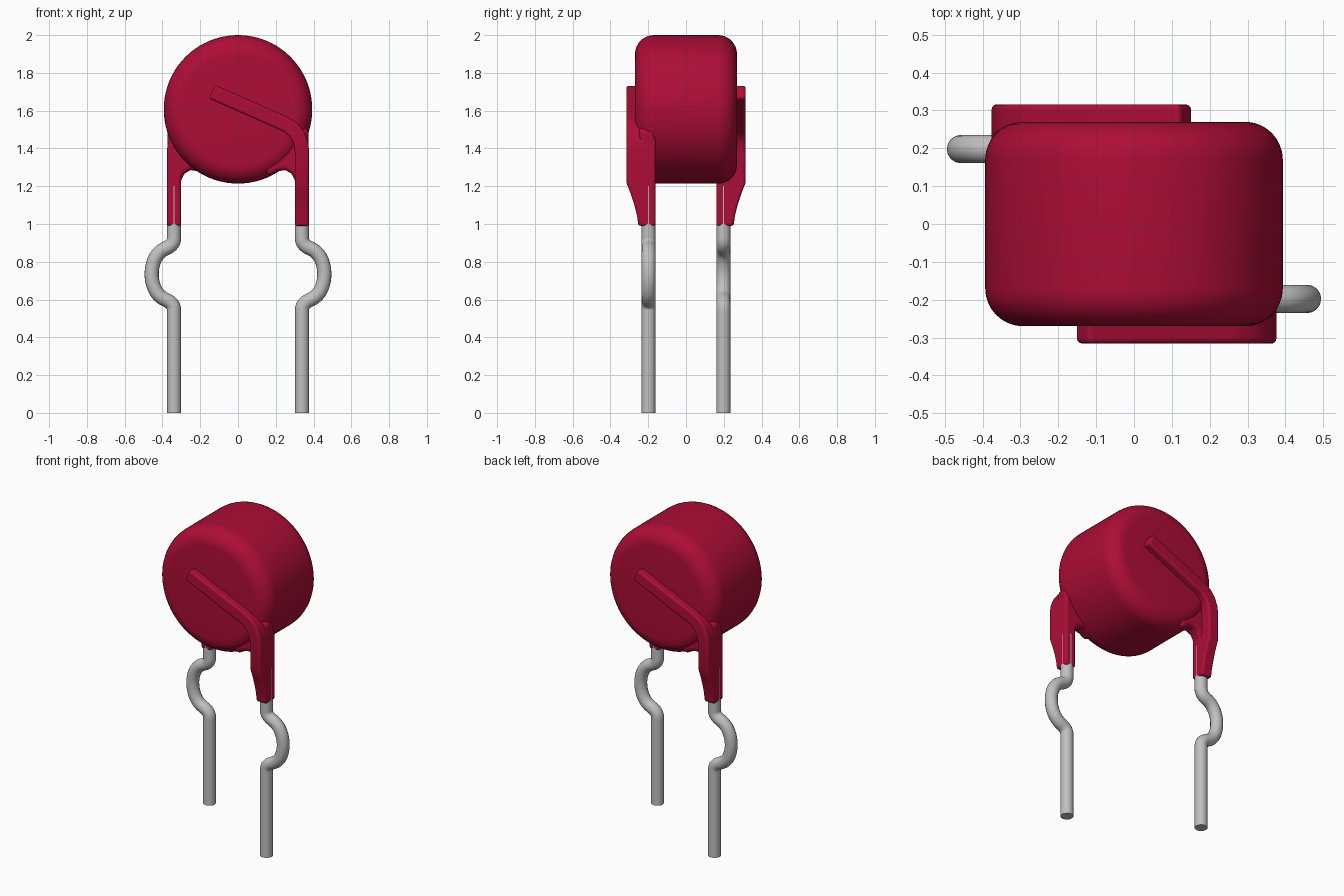
import bpy, bmesh
from math import pi, sin, cos, radians
from mathutils import Matrix

cube = bpy.data.objects.get("Cube")
if cube:
    bpy.data.objects.remove(cube, do_unlink=True)


def material(name, rgb, roughness):
    m = bpy.data.materials.new(name)
    m.use_nodes = True
    m.diffuse_color = (*rgb, 1)
    node = m.node_tree.nodes["Principled BSDF"]
    node.inputs["Base Color"].default_value = (*rgb, 1)
    node.inputs["Roughness"].default_value = roughness
    return m


RED = material("crimson coating", (0.42, 0.004, 0.038), 0.5)
METAL = material("tinned wire", (0.53, 0.53, 0.53), 0.5)


def add_object(name, mesh, mat, angle=35):
    ob = bpy.data.objects.new(name, mesh)
    bpy.context.collection.objects.link(ob)
    mesh.materials.clear()
    mesh.materials.append(mat)
    bpy.ops.object.select_all(action='DESELECT')
    ob.select_set(True)
    bpy.context.view_layer.objects.active = ob
    bpy.ops.object.shade_smooth_by_angle(angle=radians(angle))
    return ob


def add_bevel(ob, width, segments=3):
    mod = ob.modifiers.new("soft edges", 'BEVEL')
    mod.width, mod.segments = width, segments
    mod.limit_method, mod.angle_limit = 'ANGLE', radians(40)


def prism(outline, y_front, y_back):
    """Extrude an x-z outline along y."""
    bm = bmesh.new()
    face = bm.faces.new([bm.verts.new((x, y_front, z)) for x, z in outline])
    ext = bmesh.ops.extrude_face_region(bm, geom=[face])
    moved = [v for v in ext["geom"] if isinstance(v, bmesh.types.BMVert)]
    bmesh.ops.translate(bm, verts=moved, vec=(0, y_back - y_front, 0))
    bmesh.ops.recalc_face_normals(bm, faces=bm.faces)
    return bm


def to_mesh(bm, name):
    mesh = bpy.data.meshes.new(name)
    bm.to_mesh(mesh)
    bm.free()
    return mesh


# Round body: filleted profile turned about the y axis
R, HALF, FILLET, CENTRE = 0.393, 0.27, 0.1, 1.607
corner = [(R - FILLET + FILLET * sin(t), -HALF + FILLET - FILLET * cos(t))
          for t in (i * pi / 16 for i in range(9))]
profile = [(0, -HALF)] + corner + [(r, -y) for r, y in reversed(corner)] + [(0, HALF)]
bm = bmesh.new()
verts = [bm.verts.new((r, y, 0)) for r, y in profile]
edges = [bm.edges.new(pair) for pair in zip(verts, verts[1:])]
bmesh.ops.spin(bm, geom=verts + edges, cent=(0, 0, 0), axis=(0, 1, 0),
               angle=2 * pi, steps=80)
bmesh.ops.remove_doubles(bm, verts=bm.verts, dist=0.0005)
bmesh.ops.recalc_face_normals(bm, faces=bm.faces)
bmesh.ops.transform(bm, matrix=Matrix.Translation((0, 0, CENTRE)), verts=bm.verts)
add_object("round_body", to_mesh(bm, "round_body"), RED)

# Outlines of the coated lead and of the web joining it to the body
LEG = [(0.302, 0.99), (0.302, 1.37), (0.295, 1.42), (0.275, 1.46), (0.24, 1.49),
       (-0.155, 1.665), (-0.12, 1.735), (0.265, 1.565), (0.315, 1.535),
       (0.35, 1.49), (0.37, 1.44), (0.376, 1.39), (0.376, 0.99)]
WEB = [(0.304, 1.2), (0.3, 1.235), (0.282, 1.268), (0.25, 1.285), (0.215, 1.28),
       (0.16, 1.25), (0.1, 1.35), (0.28, 1.55), (0.375, 1.5), (0.372, 1.44),
       (0.374, 1.2)]
WIRE = [(0.339, 0), (0.339, 0.51), (0.339, 0.58), (0.42, 0.615), (0.457, 0.69),
        (0.457, 0.78), (0.42, 0.855), (0.339, 0.89), (0.339, 0.96), (0.339, 1.2)]
INNER, OUTER, NECK = -0.161, -0.316, -0.252


def coated_leg(name):
    bm = prism(LEG, OUTER, INNER)
    for z in (1.04, 1.1, 1.16, 1.22):
        bmesh.ops.bisect_plane(bm, geom=bm.verts[:] + bm.edges[:] + bm.faces[:],
                               plane_co=(0, 0, z), plane_no=(0, 0, 1))
    # Taper the outer side towards the bottom
    for v in bm.verts:
        if v.co.y < -0.3 and v.co.z < 1.22:
            f = (v.co.z - 0.99) / 0.23
            v.co.y = NECK + (OUTER - NECK) * f ** 1.5
    ob = add_object(name, to_mesh(bm, name), RED)
    add_bevel(ob, 0.013)
    return ob


def wire(name):
    curve = bpy.data.curves.new(name, 'CURVE')
    curve.dimensions = '3D'
    curve.bevel_depth, curve.bevel_resolution = 0.0375, 6
    curve.use_fill_caps = True
    spline = curve.splines.new('NURBS')
    spline.points.add(len(WIRE) - 1)
    for p, (x, z) in zip(spline.points, WIRE):
        p.co = (x, -0.198, z, 1)
    spline.order_u, spline.use_endpoint_u, spline.resolution_u = 3, True, 8
    temp = bpy.data.objects.new("wire_path", curve)
    bpy.context.collection.objects.link(temp)
    graph = bpy.context.evaluated_depsgraph_get()
    mesh = bpy.data.meshes.new_from_object(temp.evaluated_get(graph))
    bpy.data.objects.remove(temp, do_unlink=True)
    return add_object(name, mesh, METAL)


# Front lead on the left, back lead turned half way round
for side, turn in (("front", 0), ("back", pi)):
    web = add_object(side + "_web", to_mesh(prism(WEB, -0.25, INNER), "web"), RED)
    add_bevel(web, 0.025, 4)
    for ob in (web, coated_leg(side + "_coated_leg"), wire(side + "_wire")):
        ob.rotation_euler.z = turn
